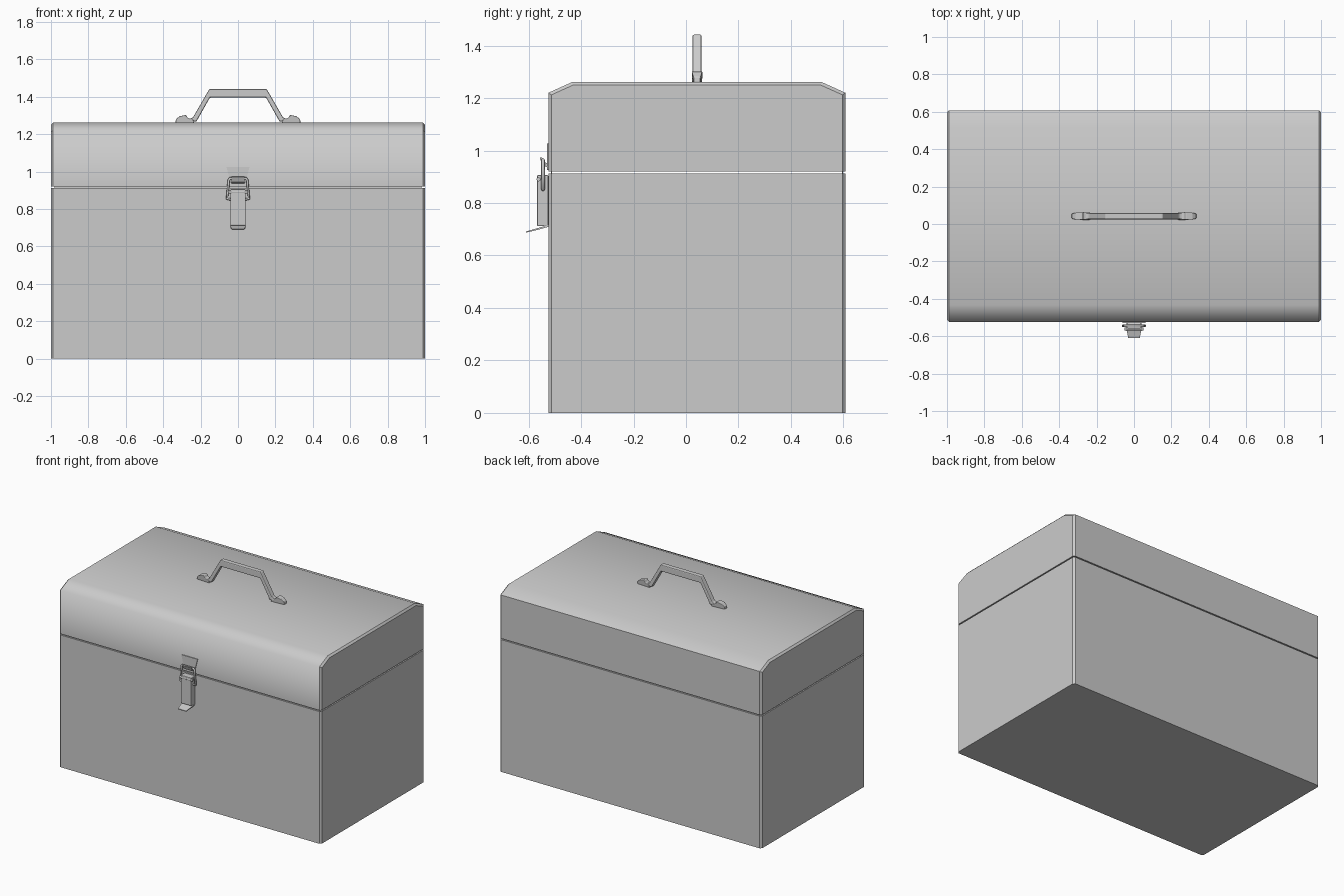
import bpy, bmesh, math
from mathutils import Vector

if "Cube" in bpy.data.objects:
    bpy.data.objects.remove(bpy.data.objects["Cube"])

Y0, Y1 = -0.525, 0.608      # front and back of the case
HY = 0.042                  # handle centre line


def prism(pts, axis, a, b):
    """Extrude a 2D profile along x (profile in y,z) or y (profile in x,z)."""
    bm = bmesh.new()
    place = (lambda p, d: (d, p[0], p[1])) if axis == 'x' else (lambda p, d: (p[0], d, p[1]))
    f = bm.faces.new([bm.verts.new(place(p, a)) for p in pts])
    ext = bmesh.ops.extrude_face_region(bm, geom=[f])
    new = [v for v in ext['geom'] if isinstance(v, bmesh.types.BMVert)]
    bmesh.ops.translate(bm, verts=new, vec=(b - a, 0, 0) if axis == 'x' else (0, b - a, 0))
    bmesh.ops.recalc_face_normals(bm, faces=bm.faces[:])
    return bm


def finish(bm, name):
    me = bpy.data.meshes.new(name)
    bm.to_mesh(me)
    bm.free()
    ob = bpy.data.objects.new(name, me)
    bpy.context.collection.objects.link(ob)
    return ob


def soften(ob, width, segments=2):
    m = ob.modifiers.new("bevel", 'BEVEL')
    m.width, m.segments, m.limit_method = width, segments, 'ANGLE'
    return ob


def shell(name, pts, open_z):
    """Sheet-metal half of the case: clipped end edges, one open side, thin walls."""
    bm = prism(pts, 'x', -1, 1)
    ends = []
    for e in bm.edges:
        p, q = e.verts[0].co, e.verts[1].co
        flat_z = abs(p.z - q.z) < 1e-5 and p.z in (0, open_z)
        if abs(p.x - q.x) < 1e-5 and not flat_z and not (abs(p.z - q.z) < 1e-5 and abs(p.z - open_z) < 1e-4) and not (abs(p.z) < 1e-5 and abs(q.z) < 1e-5):
            ends.append(e)
    bmesh.ops.bevel(bm, geom=ends, offset=0.012, segments=1, affect='EDGES')
    bmesh.ops.delete(bm, geom=[f for f in bm.faces if all(abs(v.co.z - open_z) < 1e-4 for v in f.verts)],
                     context='FACES')
    # smooth only across the rolled front shoulder and shallow bends
    for f in bm.faces:
        f.smooth = True
    for e in bm.edges:
        p, q = e.verts[0].co, e.verts[1].co
        shoulder = abs(p.x - q.x) > 1 and (p.y + q.y) < 0 and min(p.z, q.z) > 1.1
        e.smooth = shoulder or e.calc_face_angle(9) < math.radians(30)
    ob = finish(bm, name)
    m = ob.modifiers.new("walls", 'SOLIDIFY')
    m.thickness, m.offset = 0.01, -1
    return ob


def wire(name, pts, radius):
    cu = bpy.data.curves.new(name, 'CURVE')
    cu.dimensions = '3D'
    cu.bevel_depth, cu.bevel_resolution, cu.use_fill_caps = radius, 2, True
    sp = cu.splines.new('POLY')
    sp.points.add(len(pts) - 1)
    for s, p in zip(sp.points, pts):
        s.co = (*p, 1)
    ob = bpy.data.objects.new(name, cu)
    bpy.context.collection.objects.link(ob)
    return ob


# Case body and lid
shell("case_body", [(Y0, 0), (Y1, 0), (Y1, 0.912), (Y0, 0.912)], 0.912)
shell("case_lid", [(Y0, 0.92), (Y1, 0.92), (Y1, 1.22), (0.515, 1.262), (-0.432, 1.262), (Y0, 1.22)], 0.92)

# Thin strips behind the seam: rear hinge and front lip
for name, y in (("rear_hinge_strip", Y1 - 0.014), ("front_lip", Y0 + 0.01)):
    finish(prism([(y, 0.88), (y + 0.004, 0.88), (y + 0.004, 0.95), (y, 0.95)], 'x', -0.98, 0.98), name)

# Carry handle: bent strap
half = [(0.153, 1.442), (0.242, 1.288), (0.262, 1.283), (0.262, 1.268), (0.222, 1.268), (0.150, 1.396)]
strap = half + [(-x, z) for x, z in reversed(half)]
soften(finish(prism(strap, 'y', HY - 0.017, HY + 0.017), "handle_strap"), 0.006)

# Handle feet: low domed brackets, narrowed at the outer tip
foot = [(0.235, 1.26), (0.334, 1.26), (0.332, 1.281), (0.312, 1.296), (0.278, 1.303), (0.268, 1.286), (0.24, 1.28)]
for side, s in (("right", 1), ("left", -1)):
    bm = prism([(s * x, z) for x, z in foot], 'y', HY - 0.02, HY + 0.02)
    for v in bm.verts:
        if abs(v.co.x) > 0.325:
            v.co.y = HY + (v.co.y - HY) * 0.65
    soften(finish(bm, "handle_foot_" + side), 0.004)

# Latch lever and its flared finger tab
soften(finish(prism([(Y0, 0.712), (-0.568, 0.712), (-0.568, 0.906), (Y0, 0.906)], 'x', -0.041, 0.041),
              "latch_lever"), 0.004)
bm = prism([(Y0, 0.716), (-0.56, 0.706), (-0.609, 0.692), (-0.61, 0.687), (-0.56, 0.699), (Y0, 0.709)],
           'x', -0.041, 0.041)
for v in bm.verts:
    if v.co.y < -0.6:
        v.co.x *= 0.75
finish(bm, "latch_finger_tab")

# Strike plate and hook on the lid
finish(prism([(-0.062, 1.026), (0.062, 1.026), (0.036, 0.925), (-0.036, 0.925)], 'y', Y0 - 0.005, Y0 + 0.002),
       "strike_plate")
hook = [(-0.526, 0.935), (-0.546, 0.944), (-0.558, 0.972), (-0.549, 0.974), (-0.54, 0.956), (-0.526, 0.95)]
finish(prism(hook, 'x', -0.034, 0.034), "strike_hook")

# Wire bail linking lever to hook, with its pivot pin
bail = [(0.04, -0.545, 0.852), (0.059, -0.545, 0.855), (0.049, -0.545, 0.955), (0.042, -0.545, 0.964)]
wire("latch_bail", bail + [(-x, y, z) for x, y, z in reversed(bail)], 0.007)
wire("latch_pivot", [(-0.05, -0.562, 0.89), (0.05, -0.562, 0.89)], 0.008)
